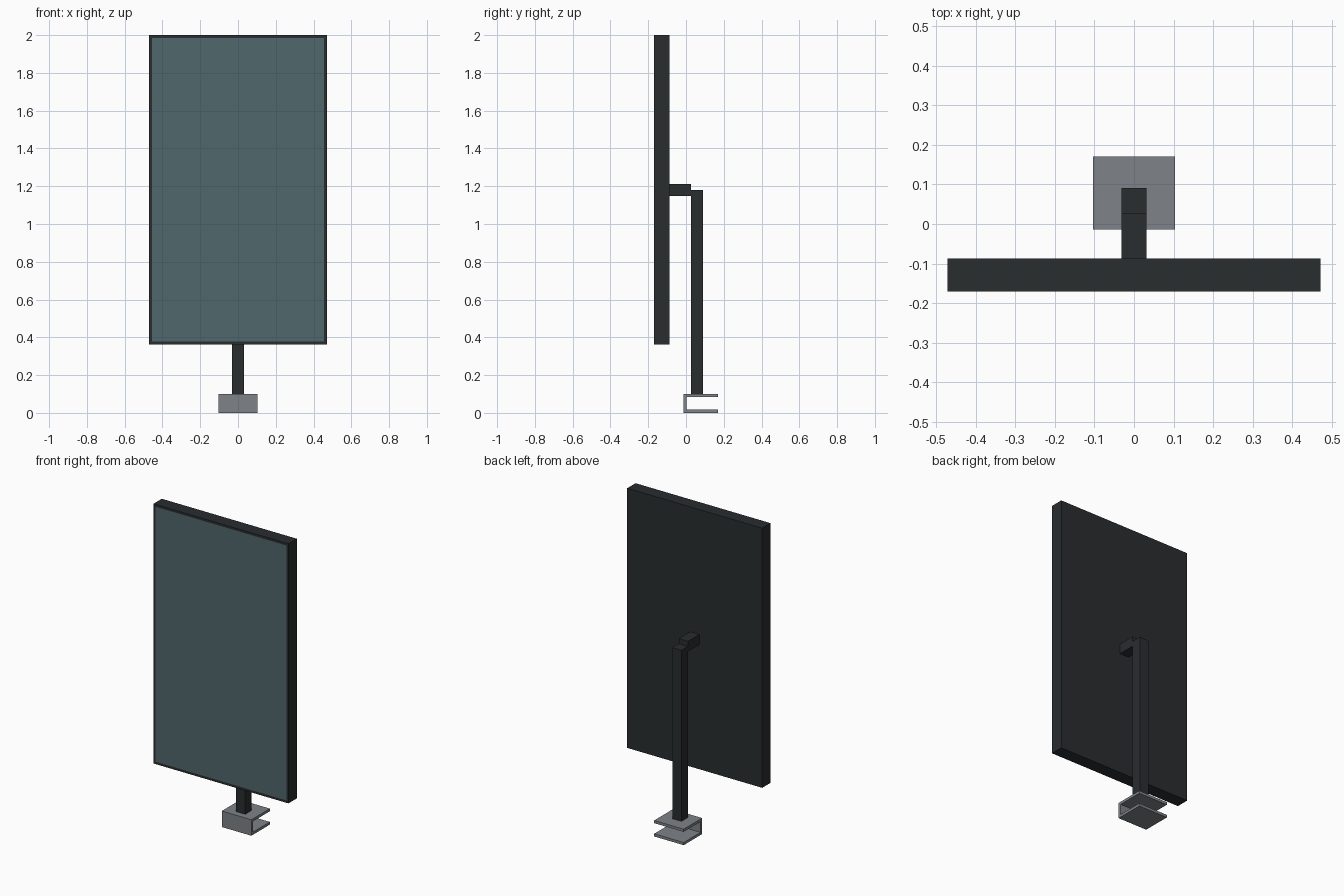
import bpy, bmesh

if "Cube" in bpy.data.objects:
    bpy.data.objects.remove(bpy.data.objects["Cube"])


def material(name, rgb):
    mat = bpy.data.materials.new(name)
    mat.diffuse_color = (*rgb, 1)
    mat.use_nodes = True
    mat.node_tree.nodes["Principled BSDF"].inputs["Base Color"].default_value = mat.diffuse_color
    return mat


def add_object(name, bm, *mats):
    bmesh.ops.recalc_face_normals(bm, faces=bm.faces)
    mesh = bpy.data.meshes.new(name)
    bm.to_mesh(mesh)
    bm.free()
    for mat in mats:
        mesh.materials.append(mat)
    obj = bpy.data.objects.new(name, mesh)
    bpy.context.collection.objects.link(obj)
    return obj


def extruded(profile, half_width):
    """Extrude a (y, z) side profile symmetrically along x."""
    bm = bmesh.new()
    face = bm.faces.new([bm.verts.new((-half_width, y, z)) for y, z in profile])
    ext = bmesh.ops.extrude_face_region(bm, geom=[face], use_keep_orig=True)
    moved = [v for v in ext["geom"] if isinstance(v, bmesh.types.BMVert)]
    bmesh.ops.translate(bm, verts=moved, vec=(2 * half_width, 0, 0))
    return bm


def rect(y0, y1, z0, z1):
    return [(y0, z0), (y1, z0), (y1, z1), (y0, z1)]


black = material("black_plastic", (0.022, 0.026, 0.028))
glass = material("display_glass", (0.08, 0.135, 0.15))
metal = material("clamp_metal", (0.21, 0.225, 0.245))

# Portrait screen: slab with an inset display face on the front
bm = extruded(rect(-0.17, -0.087, 0.362, 2.0), 0.471)
bm.normal_update()
bmesh.ops.recalc_face_normals(bm, faces=bm.faces)
front = min(bm.faces, key=lambda f: f.calc_center_median().y)
bmesh.ops.inset_region(bm, faces=[front], thickness=0.021)
front.material_index = 1
add_object("screen", bm, black, glass)

# Short arm from the screen back to the post
add_object("mount_arm", extruded(rect(-0.087, 0.026, 1.148, 1.212), 0.032), black)

# Upright post
add_object("post", extruded(rect(0.026, 0.091, 0.1, 1.18), 0.032), black)

# C-shaped desk clamp, open to the back
y0, y1, top, t = -0.014, 0.17, 0.101, 0.017
clamp = [(y0, 0), (y1, 0), (y1, t), (y0 + t, t),
         (y0 + t, top - t), (y1, top - t), (y1, top), (y0, top)]
add_object("desk_clamp", extruded(clamp, 0.103), metal)
